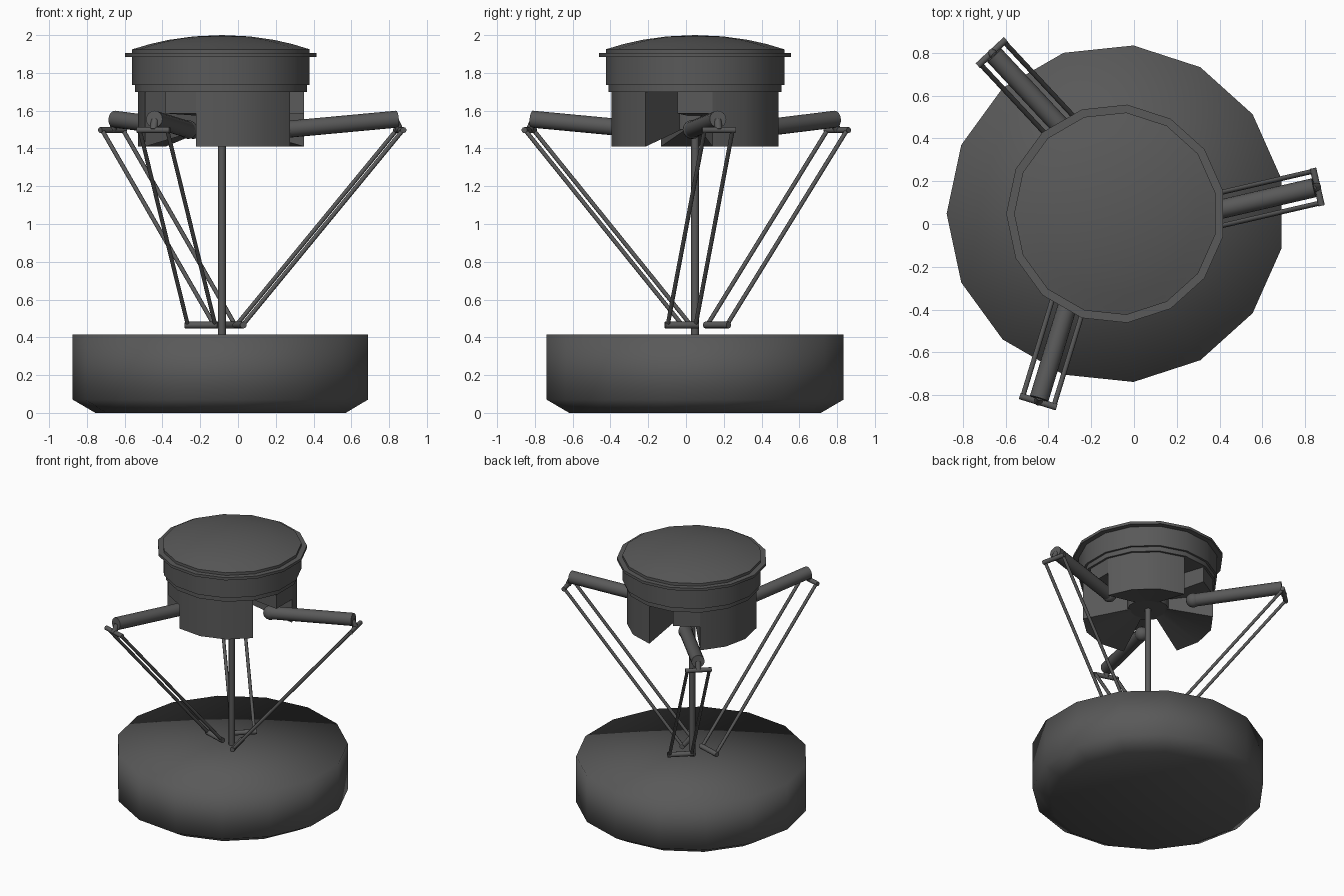
import bpy, bmesh, math
from mathutils import Vector

if "Cube" in bpy.data.objects:
    bpy.data.objects.remove(bpy.data.objects["Cube"])

CX, CY = -0.085, 0.048      # main vertical axis
SIDES = 15

grey = bpy.data.materials.new("dark_grey")
grey.diffuse_color = (0.1, 0.1, 0.1, 1)
grey.use_nodes = True
grey.node_tree.nodes["Principled BSDF"].inputs["Base Color"].default_value = grey.diffuse_color


def finish(name, bm, angle=None):
    """Turn a bmesh into a smooth shaded object."""
    bmesh.ops.recalc_face_normals(bm, faces=bm.faces)
    me = bpy.data.meshes.new(name)
    bm.to_mesh(me)
    bm.free()
    me.materials.append(grey)
    ob = bpy.data.objects.new(name, me)
    bpy.context.collection.objects.link(ob)
    bpy.ops.object.select_all(action='DESELECT')
    ob.select_set(True)
    bpy.context.view_layer.objects.active = ob
    if angle is None:
        bpy.ops.object.shade_smooth()
    else:
        bpy.ops.object.shade_smooth_by_angle(angle=math.radians(angle))
    return ob


def polar(r, deg, z):
    a = math.radians(deg)
    return Vector((CX + r * math.cos(a), CY + r * math.sin(a), z))


def lathe(name, profile, angle=None):
    """Spin (radius, z) points around the main axis, with a vertex at -x."""
    bm = bmesh.new()
    rings = []
    for r, z in profile:
        if r == 0:
            rings.append([bm.verts.new((CX, CY, z))])
        else:
            rings.append([bm.verts.new(polar(r, 180 + 360 * i / SIDES, z))
                          for i in range(SIDES)])
    for a, b in zip(rings, rings[1:]):
        for i in range(SIDES):
            j = (i + 1) % SIDES
            if len(a) == 1:
                bm.faces.new((a[0], b[i], b[j]))
            elif len(b) == 1:
                bm.faces.new((a[i], b[0], a[j]))
            else:
                bm.faces.new((a[i], b[i], b[j], a[j]))
    return finish(name, bm, angle)


def tube(name, p, q, r, sides=10):
    """Straight cylinder between two points."""
    p, q = Vector(p), Vector(q)
    d = q - p
    bm = bmesh.new()
    bmesh.ops.create_cone(bm, cap_ends=True, segments=sides, radius1=r,
                          radius2=r, depth=d.length)
    rot = d.to_track_quat('Z', 'Y')
    for v in bm.verts:
        v.co = rot @ v.co + (p + q) / 2
    return finish(name, bm, 50)


def wedge(name, degs, r_in, r_out, z_in, z_out, z_top):
    """Sector block whose underside rises towards the axis."""
    bm = bmesh.new()
    cols = [[bm.verts.new(polar(r, d, z)) for r, z in
             ((r_in, z_in), (r_out, z_out), (r_out, z_top), (r_in, z_top))]
            for d in degs]
    for a, b in zip(cols, cols[1:]):
        for i in range(4):
            j = (i + 1) % 4
            bm.faces.new((a[i], b[i], b[j], a[j]))
    bm.faces.new(cols[0])
    bm.faces.new(cols[-1][::-1])
    return finish(name, bm, 30)


# Round base drum with soft shaded edges
lathe("base_drum", [(0, 0), (0.67, 0), (0.79, 0.07), (0.79, 0.415), (0, 0.415)])

# Domed head with a thin rim and stepped collar
lathe("head_cover", [(0, 2.0), (0.15, 1.993), (0.28, 1.975), (0.38, 1.953),
                     (0.45, 1.932), (0.475, 1.925), (0.475, 1.905),
                     (0.512, 1.905), (0.512, 1.885), (0.475, 1.885),
                     (0.475, 1.735), (0.46, 1.735), (0.46, 1.70), (0, 1.70)], 35)

# Head core and central shaft
lathe("head_core", [(0, 1.72), (0.14, 1.72), (0.14, 1.50), (0, 1.50)], 35)
tube("centre_shaft", (CX, CY, 0.40), (CX, CY, 1.55), 0.021, 12)

for n in range(3):
    turn = 120 * n
    tag = "_%d" % (n + 1)

    # Head body block and the short cover above each arm opening
    wedge("body_block" + tag, [turn + d for d in (12, 36, 60, 84)],
          0.12, 0.445, 1.50, 1.41, 1.71)
    wedge("arm_cover" + tag, [turn - 12, turn + 12],
          0.12, 0.445, 1.57, 1.585, 1.71)

    # Arm frame: along the arm, sideways, height
    a = math.radians(turn + 13)
    u = Vector((math.cos(a), math.sin(a), 0))
    v = Vector((-math.sin(a), math.cos(a), 0))

    def at(r, s, z):
        return Vector((CX, CY, z)) + u * r + v * (s - 0.09)

    # Upper arm with a rounded shoulder
    tube("upper_arm" + tag, at(0.32, 0, 1.50), at(0.93, 0, 1.555), 0.045, 16)
    bm = bmesh.new()
    bmesh.ops.create_uvsphere(bm, u_segments=16, v_segments=8, radius=0.05)
    bmesh.ops.translate(bm, verts=bm.verts, vec=at(0.32, 0, 1.50))
    finish("shoulder" + tag, bm)

    # Elbow and wrist cross bars, elbow bracket
    tube("elbow_bar" + tag, at(0.945, -0.09, 1.497), at(0.945, 0.09, 1.497), 0.016)
    tube("elbow_bracket" + tag, at(0.92, 0, 1.55), at(0.945, 0, 1.497), 0.02)
    tube("wrist_bar" + tag, at(0.075, -0.09, 0.465), at(0.075, 0.09, 0.465), 0.018)

    # Pair of parallel forearm rods
    for s, side in ((-0.076, "_a"), (0.076, "_b")):
        tube("forearm_rod" + tag + side, at(0.945, s, 1.497),
             at(0.075, s, 0.465), 0.0115, 8)
